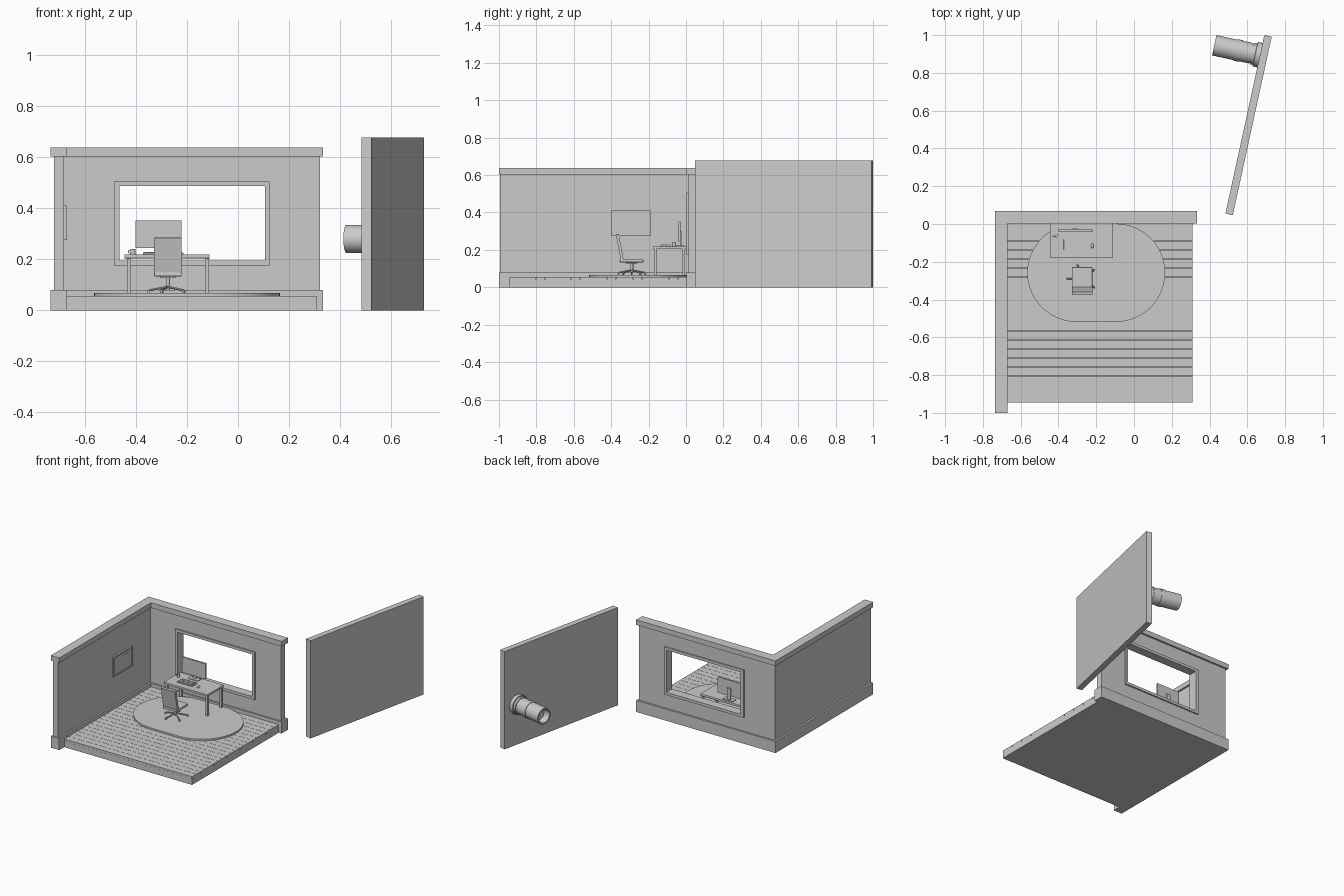
import bpy, bmesh, math
from mathutils import Vector

if "Cube" in bpy.data.objects:
    bpy.data.objects.remove(bpy.data.objects["Cube"])


def make(name, verts, faces, smooth=False):
    me = bpy.data.meshes.new(name)
    me.from_pydata(verts, [], faces)
    bm = bmesh.new()
    bm.from_mesh(me)
    bmesh.ops.remove_doubles(bm, verts=bm.verts, dist=1e-6)
    bmesh.ops.recalc_face_normals(bm, faces=bm.faces)
    bm.to_mesh(me)
    bm.free()
    ob = bpy.data.objects.new(name, me)
    bpy.context.collection.objects.link(ob)
    if smooth:
        bpy.context.view_layer.objects.active = ob
        ob.select_set(True)
        bpy.ops.object.shade_smooth_by_angle(angle=math.radians(35))
        ob.select_set(False)
    return ob


def place(a, b, d, axis):
    return {'x': (d, a, b), 'y': (a, d, b), 'z': (a, b, d)}[axis]


def prism(name, pts, axis, d0, d1, smooth=False):
    n = len(pts)
    v = [place(a, b, d, axis) for d in (d0, d1) for a, b in pts]
    f = [range(n), range(n, 2 * n)]
    f += [(i, (i + 1) % n, n + (i + 1) % n, n + i) for i in range(n)]
    return make(name, v, [tuple(x) for x in f], smooth)


def rect(a0, a1, b0, b1):
    return [(a0, b0), (a1, b0), (a1, b1), (a0, b1)]


def box(name, x0, x1, y0, y1, z0, z1, bevel=0):
    ob = prism(name, rect(x0, x1, y0, y1), 'z', z0, z1)
    if bevel:
        m = ob.modifiers.new("bevel", 'BEVEL')
        m.width, m.segments = bevel, 2
    return ob


def frame(name, outer, inner, axis, d0, d1):
    v = [place(a, b, d, axis) for d in (d0, d1) for r in (outer, inner) for a, b in rect(*r)]
    f = []
    for i in range(4):
        j = (i + 1) % 4
        for p, q in ((0, 4), (4, 12), (12, 8), (8, 0)):
            f.append((p + i, p + j, q + j, q + i))
    return make(name, v, f)


def lathe(name, profile, origin, direction, n=32):
    # profile of (distance along axis, radius), starting and ending at radius 0
    k = len(profile)
    v = [(r * math.cos(2 * math.pi * i / n), r * math.sin(2 * math.pi * i / n), t)
         for i in range(n) for t, r in profile]
    f = []
    for i in range(n):
        a, b = i * k, ((i + 1) % n) * k
        for s in range(k - 1):
            q = [a + s, b + s, b + s + 1, a + s + 1]
            if profile[s][1] == 0:
                q = [a + s, b + s + 1, a + s + 1]
            elif profile[s + 1][1] == 0:
                q = [a + s, b + s, a + s + 1]
            f.append(tuple(q))
    ob = make(name, v, f, True)
    ob.rotation_euler = Vector(direction).to_track_quat('Z', 'Y').to_euler()
    ob.location = origin
    return ob


def rod(name, p0, p1, r, n=16):
    d = Vector(p1) - Vector(p0)
    return lathe(name, [(0, 0), (0, r), (d.length, r), (d.length, 0)], p0, d, n)


# room shell: L-shaped plinth and cap, thinner walls between
ell = [(-.735, -1), (-.67, -1), (-.67, .003), (.333, .003), (.333, .07), (-.735, .07)]
prism("wall_base", ell, 'z', 0, .08)
prism("wall_cap", ell, 'z', .603, .638)
box("left_wall", -.722, -.682, -.994, .057, .08, .603)
opening = (-.465, .105, .195, .487)
frame("back_wall", (-.682, .321, .08, .603), opening, 'y', .014, .057)
frame("window_frame", (-.487, .124, .176, .506), opening, 'y', .004, .066)

# floor slab with planks
box("floor_slab", -.67, .31, -.945, .003, 0, .041)
count = 20
step = .948 / count
for i in range(count):
    y = -.945 + i * step
    box("floor_plank", -.67, .31, y + .0007, y + step - .0007, .041, .056)

# rounded rug
rug = []
for cx, start in ((-.095, -90), (-.305, 90)):
    for i in range(25):
        a = math.radians(start + i * 7.5)
        rug.append((cx + .26 * math.cos(a), -.258 + .26 * math.sin(a)))
prism("rug", rug, 'z', .056, .067, True)

# wall picture
frame("picture_frame", (-.402, -.19, .275, .412), (-.393, -.199, .284, .403), 'x', -.682, -.671)
box("picture_panel", -.682, -.677, -.393, -.199, .284, .403)
box("picture_detail", -.677, -.675, -.30, -.23, .34, .385)

# desk
box("desk_top", -.446, -.111, -.177, .002, .204, .219, .002)
for x in (-.428, -.121):
    for y in (-.164, -.012):
        box("desk_leg", x - .007, x + .007, y - .007, y + .007, .056, .204)

# monitor
box("monitor", -.402, -.221, -.04, -.03, .244, .353, .001)
box("monitor_screen", -.398, -.225, -.041, -.039, .254, .349)
box("monitor_neck", -.325, -.298, -.03, -.023, .222, .30)
box("monitor_foot", -.35, -.273, -.05, -.012, .219, .223)

# keyboard with key rows, mouse, mug
box("keyboard", -.372, -.256, -.136, -.082, .219, .226, .001)
for i in range(4):
    y = -.131 + i * .012
    box("key_row", -.367, -.261, y, y + .009, .226, .229)
bpy.ops.mesh.primitive_uv_sphere_add(segments=20, ring_count=12, location=(-.221, -.116, .219))
mouse = bpy.context.object
mouse.name = "mouse"
mouse.scale = (.008, .013, .009)
bpy.ops.object.shade_smooth()
lathe("mug", [(0, 0), (0, .01), (.021, .01), (.021, .0085), (.003, .0085), (.003, 0)],
      (-.412, -.064, .219), (0, 0, 1))
bpy.ops.mesh.primitive_torus_add(major_radius=.006, minor_radius=.0015, major_segments=20,
                                 minor_segments=8, location=(-.424, -.064, .23),
                                 rotation=(math.pi / 2, 0, 0))
bpy.context.object.name = "mug_handle"
bpy.ops.object.shade_smooth()

# office chair: seat, leaning back, stem and five-star base
cx, cy = -.275, -.29
box("chair_seat", -.329, -.221, -.355, -.228, .133, .149, .004)
prism("chair_back", [(-.332, .14), (-.359, .286), (-.375, .284), (-.348, .14)], 'x', -.329, -.221)
rod("chair_stem", (cx, cy, .078), (cx, cy, .135), .008)
box("chair_mount", cx - .03, cx + .03, cy - .03, cy + .03, .126, .133)
for i in range(5):
    a = math.radians(36 + 72 * i)
    c, s = math.cos(a), math.sin(a)
    tip = Vector((cx + .076 * c, cy + .076 * s, .078))
    rod("chair_leg", (cx, cy, .092), tip, .0045, 10)
    side = Vector((-s, c, 0)) * .004
    hub = tip - Vector((0, 0, .005))
    rod("chair_caster", hub - side, hub + side, .006, 14)

# free-standing angled panel with a lens barrel on its rear side
ang = math.radians(12.3)
panel = box("angled_panel", -.02, .02, -.4835, .4835, 0, .677)
panel.location = (.6065, .5236, 0)
panel.rotation_euler.z = -ang
out = Vector((-math.cos(ang), math.sin(ang), 0))
length = .245
end = Vector((.425, .9463, .28))
lathe("lens_barrel", [
    (-.01, 0), (-.01, .066), (.022, .066), (.024, .064), (.024, .058), (.04, .058), (.04, .052),
    (.046, .052), (.046, .055), (.10, .055), (.10, .058), (.13, .058), (.13, .055),
    (length, .055), (length, .046), (.20, .042), (.20, 0)], end - out * length, out, 48)
